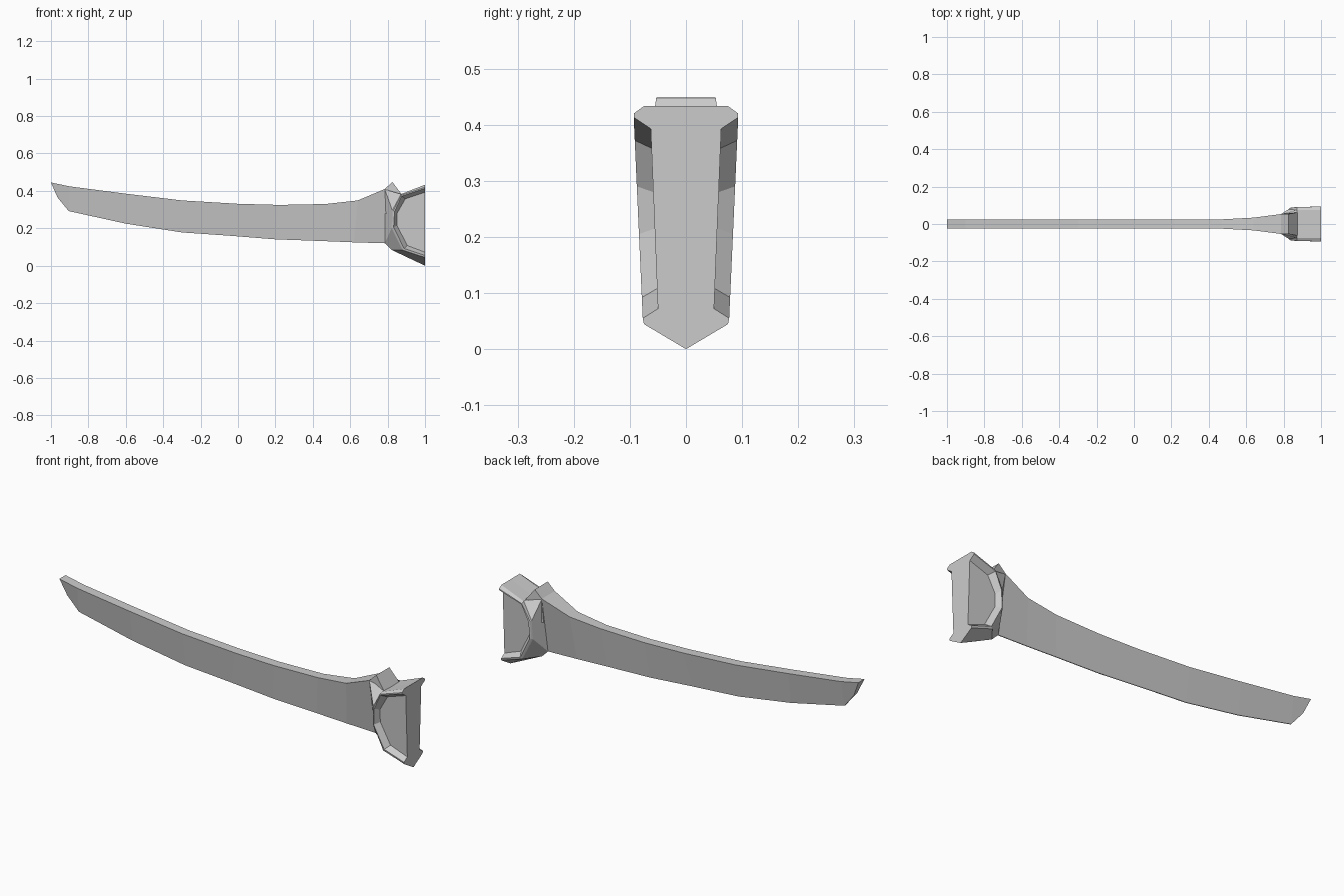
import bpy, bmesh

if "Cube" in bpy.data.objects:
    bpy.data.objects.remove(bpy.data.objects["Cube"])


def finish(bm, name):
    bmesh.ops.recalc_face_normals(bm, faces=bm.faces)
    mesh = bpy.data.meshes.new(name)
    bm.to_mesh(mesh)
    bm.free()
    ob = bpy.data.objects.new(name, mesh)
    bpy.context.collection.objects.link(ob)
    return ob


# Blade: wedge sections (spine x, spine z, half thickness, edge x, edge z)
stations = [
    (-1.0, .445, .025, -.965, .365), (-.9, .424, .025, -.905, .292),
    (-.6, .385, .025, -.6, .225), (-.3, .349, .025, -.3, .178),
    (0, .331, .025, -.04, .16), (.22, .325, .025, .2, .141),
    (.47, .330, .025, .45, .132), (.64, .349, .034, .62, .125),
    (.785, .41, .053, .785, .12)]
bm = bmesh.new()
rings = []
for i, (x, z, w, ex, ez) in enumerate(stations):
    e = .012 if i == 0 else .002
    pts = [(x, -w, z), (x, w, z), (ex, e, ez), (ex, -e, ez)]
    rings.append([bm.verts.new(p) for p in pts])
for a, b in zip(rings, rings[1:]):
    for k in range(4):
        j = (k + 1) % 4
        bm.faces.new((a[k], a[j], b[j], b[k]))
bm.faces.new(rings[0])
bm.faces.new(rings[-1][::-1])
finish(bm, "blade")

# Collar crest: a small ridge standing above the blade root
profile = [(.785, .41), (.825, .448), (.875, .382), (.832, .28), (.787, .28)]
bm = bmesh.new()
half = [.053, .053, .062, .062, .036]
front = [bm.verts.new((x, -w, z)) for (x, z), w in zip(profile, half)]
back = [bm.verts.new((x, w, z)) for (x, z), w in zip(profile, half)]
bm.faces.new(front)
bm.faces.new(back[::-1])
for k in range(5):
    j = (k + 1) % 5
    bm.faces.new((front[k], front[j], back[j], back[k]))
finish(bm, "collar_crest")


# Head: one half as nested outlines, from recessed panel out to the centre line
def rim_y(z):
    return .077 + (z - .055) * .045


def floor_y(z):
    return .050 + (z - .072) * .040


panel = [(1, .393), (.895, .358), (.85, .28), (.85, .215), (.905, .108), (1, .072)]
rim = [(1, .413), (.875, .372), (.837, .29), (.832, .205), (.888, .092), (1, .055)]
loops = [
    [(x, floor_y(z), z) for x, z in panel],
    [(x, rim_y(z), z) for x, z in rim],
    [(1, .093, .42), (.873, .091, .377), (.83, .084, .293),
     (.826, .08, .203), (.884, .076, .086), (1, .075, .045)],
    [(1, .075, .433), (.872, .075, .383), (.825, .078, .296),
     (.821, .073, .2), (.88, .075, .083), (1, .074, .044)],
    [(1, 0, .433), (.875, 0, .382), (.785, .052, .408),
     (.785, .002, .12), (.82, 0, .085), (1, 0, 0)]]
bm = bmesh.new()
vl = [[bm.verts.new(p) for p in loop] for loop in loops]
for a, b in zip(vl, vl[1:]):
    for k in range(5):
        bm.faces.new((a[k], a[k + 1], b[k + 1], b[k]))
bm.faces.new(vl[0])
# flat end plate
bm.faces.new([l[0] for l in vl] + [l[5] for l in reversed(vl)])
head = finish(bm, "head")
mirror = head.modifiers.new("mirror", 'MIRROR')
mirror.use_axis = (False, True, False)
mirror.use_clip = True
